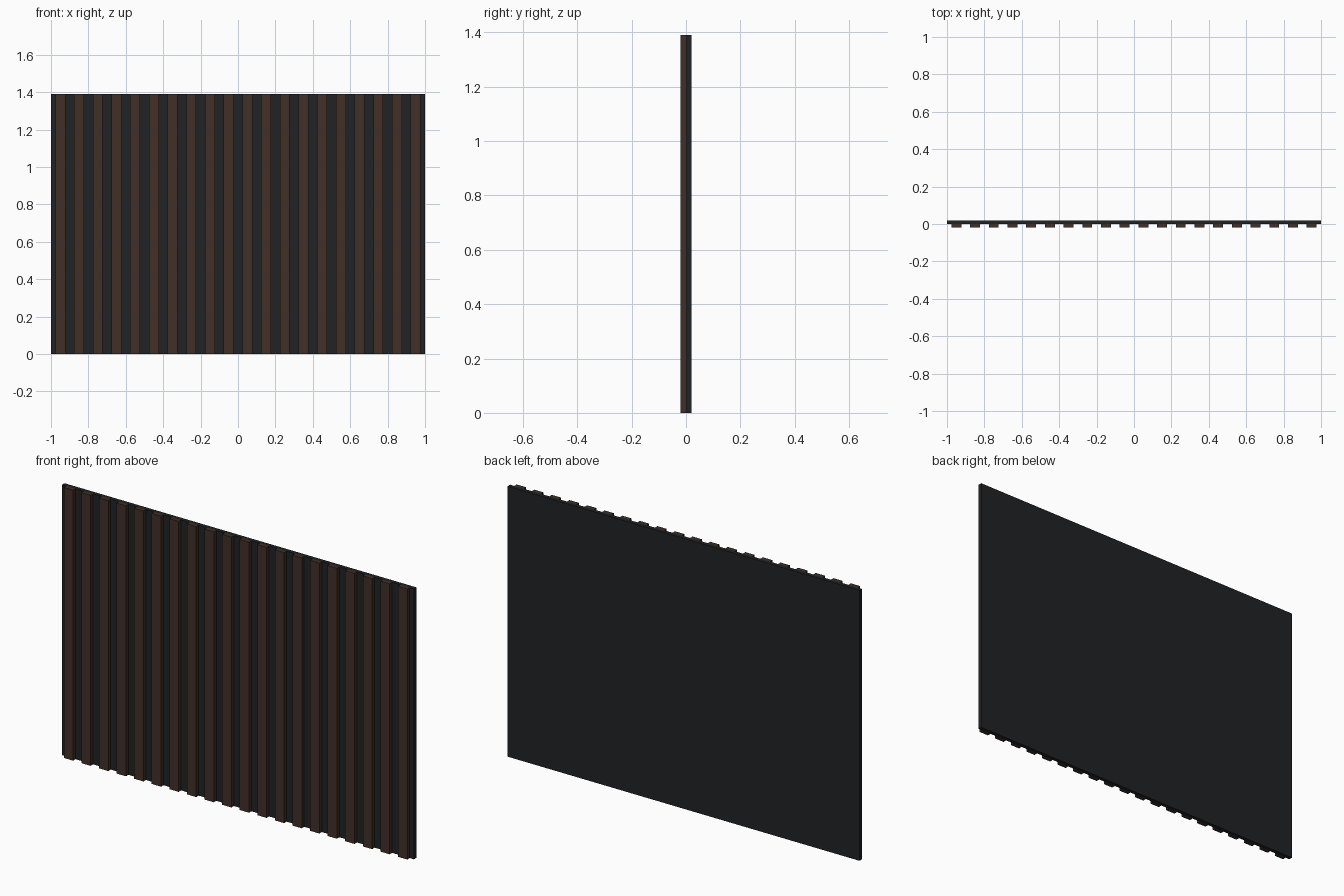
import bpy

if "Cube" in bpy.data.objects:
    bpy.data.objects.remove(bpy.data.objects["Cube"])

HEIGHT = 1.39


def material(name, rgb):
    m = bpy.data.materials.new(name)
    m.diffuse_color = (*rgb, 1)
    m.use_nodes = True
    m.node_tree.nodes["Principled BSDF"].inputs["Base Color"].default_value = m.diffuse_color
    return m


def box(name, x0, x1, y0, y1, mat):
    bpy.ops.mesh.primitive_cube_add(
        size=1, location=((x0 + x1) / 2, (y0 + y1) / 2, HEIGHT / 2))
    ob = bpy.context.object
    ob.name = name
    ob.scale = (x1 - x0, y1 - y0, HEIGHT)
    bpy.ops.object.transform_apply(location=False, rotation=False, scale=True)
    ob.data.materials.append(mat)
    return ob


felt = material("dark_felt", (0.014, 0.016, 0.018))
wood = material("dark_wood", (0.052, 0.029, 0.020))

# Backing board
box("backing_board", -1, 1, 0, 0.02, felt)

# Twenty evenly spaced vertical slats on the front
for i in range(20):
    x = -0.95 + 0.1 * i
    box(f"slat_{i + 1:02d}", x - 0.0265, x + 0.0265, -0.02, 0, wood)
